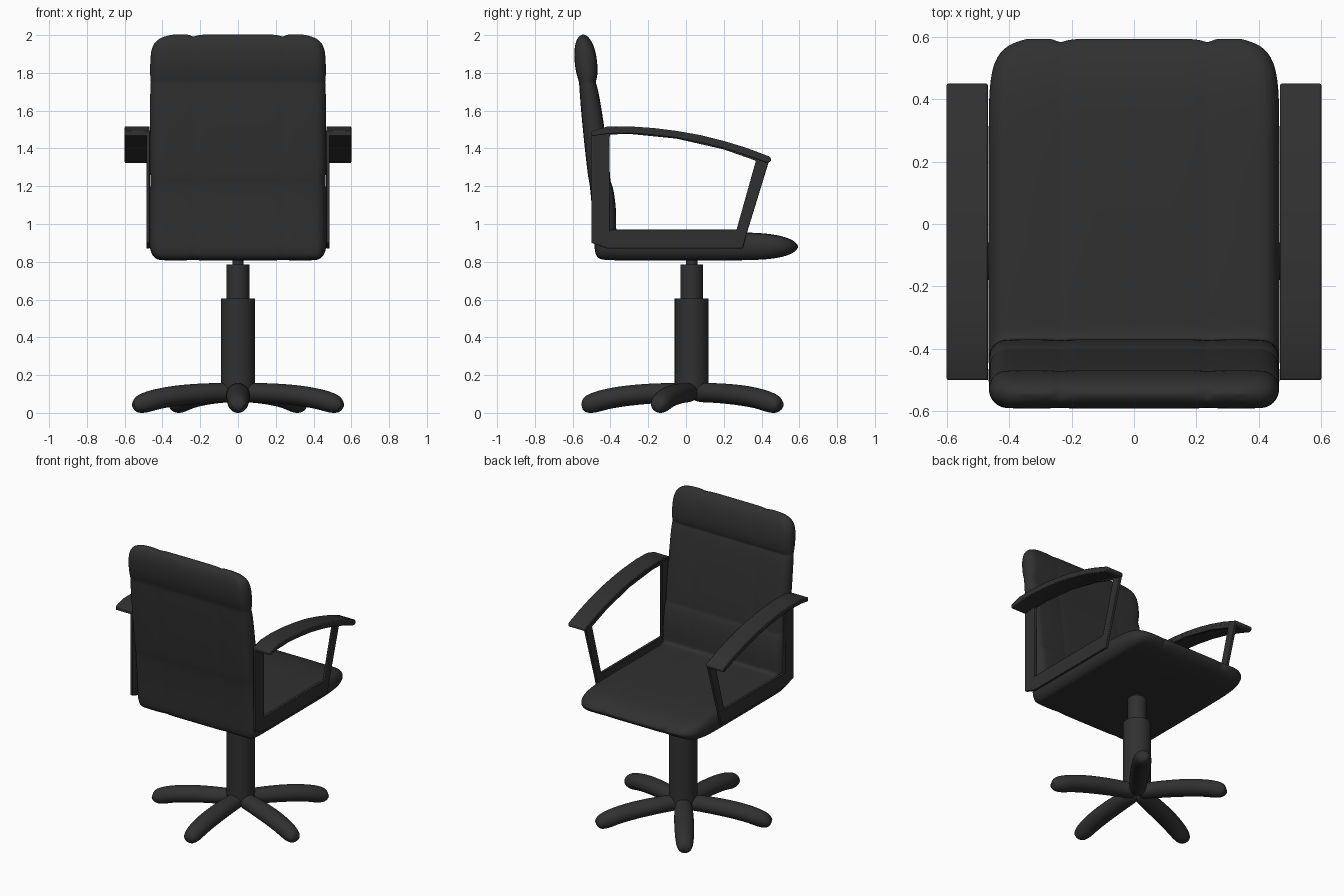
import bpy, bmesh, math
from mathutils import Vector

if "Cube" in bpy.data.objects:
    bpy.data.objects.remove(bpy.data.objects["Cube"])

black = bpy.data.materials.new("black_plastic")
black.diffuse_color = (0.03, 0.03, 0.03, 1)
black.use_nodes = True
black.node_tree.nodes["Principled BSDF"].inputs["Base Color"].default_value = black.diffuse_color


def finish(name, bm, smooth=True, angle=35):
    bmesh.ops.recalc_face_normals(bm, faces=bm.faces)
    me = bpy.data.meshes.new(name)
    bm.to_mesh(me)
    bm.free()
    ob = bpy.data.objects.new(name, me)
    bpy.context.collection.objects.link(ob)
    me.materials.append(black)
    if smooth:
        bpy.ops.object.select_all(action='DESELECT')
        ob.select_set(True)
        bpy.context.view_layer.objects.active = ob
        bpy.ops.object.shade_smooth_by_angle(angle=math.radians(angle))
    return ob


def loft(name, stations, radius=None, flats=(), groove=None):
    """Padded body: each station is (y0, z0, y1, z1, half_width)."""
    bm = bmesh.new()
    mids = [Vector(((s[0] + s[2]) / 2, (s[1] + s[3]) / 2)) for s in stations]
    rings = []
    for k, (y0, z0, y1, z1, w) in enumerate(stations):
        r = radius or w
        arc = [(w - r + r * math.cos(a), math.sin(a))
               for a in (math.radians(22.5 * i) for i in range(5))]
        half = arc + [(x, 0.94 if x == groove else 1) for x in flats]
        left = [(-x, v) for x, v in reversed(half)]
        top = half + ([(0, 1)] if flats else []) + (left if flats else left[1:])
        sect = top + [(x, -v) for x, v in reversed(top[1:-1])]
        # dimple the end where the seam runs over the edge
        dip = Vector((0, 0))
        if groove and k in (0, len(stations) - 1):
            nb = mids[1] if k == 0 else mids[-2]
            dip = (nb - mids[k]).normalized() * 0.016
        ring = []
        for x, v in sect:
            t = (v + 1) / 2
            d = dip if groove and abs(x) == groove else Vector((0, 0))
            ring.append(bm.verts.new((x, y0 + (y1 - y0) * t + d.x,
                                      z0 + (z1 - z0) * t + d.y)))
        rings.append(ring)
    n = len(rings[0])
    for a, b in zip(rings, rings[1:]):
        for i in range(n):
            j = (i + 1) % n
            bm.faces.new((a[i], a[j], b[j], b[i]))
    for ring in (rings[0], rings[-1]):
        for i in range(n // 2):
            quad = [ring[i], ring[i + 1], ring[n - i - 1], ring[(n - i) % n]]
            bm.faces.new(list(dict.fromkeys(quad)))
    ob = finish(name, bm, angle=80)
    ob.modifiers.new("smooth", 'SUBSURF').levels = 2
    ob.modifiers["smooth"].render_levels = 2
    return ob


# Seat and backrest: one padded L-shaped cushion
loft("seat_and_backrest", [
    (-.550, 2.004, -.538, 2.004, .34),
    (-.572, 1.990, -.515, 1.990, .41),
    (-.587, 1.955, -.492, 1.955, .452),
    (-.593, 1.900, -.475, 1.900, .465),
    (-.587, 1.820, -.466, 1.820, .467),
    (-.572, 1.770, -.472, 1.765, .466),
    (-.566, 1.750, -.481, 1.750, .462),
    (-.565, 1.730, -.470, 1.735, .466),
    (-.556, 1.600, -.445, 1.600, .467),
    (-.538, 1.420, -.420, 1.420, .467),
    (-.520, 1.260, -.400, 1.250, .467),
    (-.514, 1.230, -.402, 1.225, .464),
    (-.508, 1.200, -.386, 1.200, .467),
    (-.495, 1.050, -.370, 1.090, .467),
    (-.487, .930, -.369, 1.000, .467),
    (-.484, .855, -.371, .966, .467),
    (-.470, .815, -.358, .955, .467),
    (-.420, .807, -.320, .953, .467),
    (-.200, .807, -.200, .957, .467),
    (.050, .807, .050, .957, .467),
    (.300, .807, .300, .957, .467),
    (.440, .812, .440, .950, .466),
    (.525, .828, .525, .932, .45),
    (.575, .850, .575, .910, .41),
    (.594, .874, .594, .886, .34)],
    radius=.06, flats=(.26, .235, .21, .12), groove=.235)


def extrude_x(name, faces2d, x0, x1, bevel):
    """Extrude flat (y, z) faces from x0 to x1."""
    bm = bmesh.new()
    cache = {}
    for f in faces2d:
        bm.faces.new([cache.setdefault(p, None) or
                      cache.update({p: bm.verts.new((x0, *p))}) or cache[p]
                      for p in f])
    ext = bmesh.ops.extrude_face_region(bm, geom=bm.faces[:])
    bmesh.ops.translate(bm, vec=(x1 - x0, 0, 0),
                        verts=[e for e in ext["geom"] if isinstance(e, bmesh.types.BMVert)])
    ob = finish(name, bm)
    mod = ob.modifiers.new("bevel", 'BEVEL')
    mod.width, mod.segments, mod.limit_method = bevel, 2, 'ANGLE'
    mod.angle_limit = math.radians(40)
    return ob


# Armrests: thin side frame plus wide curved pad
outer = [(-.50, .90), (-.41, .87), (.30, .87), (.325, .96), (.44, 1.335),
         (.20, 1.42), (-.05, 1.475), (-.30, 1.497), (-.41, 1.497), (-.50, 1.48)]
inner = [(-.405, .965), (-.40, .97), (.25, .97), (.268, .972), (.37, 1.335),
         (.20, 1.395), (-.05, 1.452), (-.30, 1.477), (-.40, 1.474), (-.405, 1.46)]
frame = [(outer[i], outer[(i + 1) % 10], inner[(i + 1) % 10], inner[i]) for i in range(10)]
pad_top = [(-.50, 1.492), (-.42, 1.515), (-.30, 1.517), (-.17, 1.508), (-.05, 1.493),
           (.08, 1.470), (.20, 1.440), (.32, 1.403), (.44, 1.358)]
pad_low = [(-.50, 1.465), (-.42, 1.476), (-.30, 1.480), (-.17, 1.470), (-.05, 1.455),
           (.08, 1.430), (.20, 1.400), (.32, 1.362), (.43, 1.322)]
pad = [(pad_low[i], pad_low[i + 1], pad_top[i + 1], pad_top[i]) for i in range(8)]
pad.append((pad_low[8], (.45, 1.333), (.45, 1.347), pad_top[8]))
for side, s in (("right", 1), ("left", -1)):
    extrude_x(side + "_arm_frame", frame, s * .467, s * .485, .003)
    extrude_x(side + "_arm_pad", pad, s * .468, s * .60, .006)


# Gas lift column
CY = .03
for name, r, z0, z1 in (("column_sleeve", .09, .10, .605),
                        ("column_piston", .06, .58, .785),
                        ("column_pin", .03, .77, .85)):
    bm = bmesh.new()
    bmesh.ops.create_cone(bm, cap_ends=True, segments=32, radius1=r, radius2=r, depth=z1 - z0)
    bmesh.ops.translate(bm, vec=(0, CY, (z0 + z1) / 2), verts=bm.verts)
    finish(name, bm)

# Five-star base
leg = [(0, .055, 0, .160, .05), (.10, .055, .10, .160, .058), (.22, .048, .22, .157, .064),
       (.35, .035, .35, .147, .065), (.45, .018, .45, .130, .062),
       (.50, .000, .52, .112, .058), (.56, -.004, .568, .090, .048),
       (.583, .022, .584, .062, .028)]
for k in range(5):
    ob = loft(f"base_leg_{k + 1}", leg)
    ob.location.y = CY
    ob.rotation_euler.z = math.pi + k * math.tau / 5
